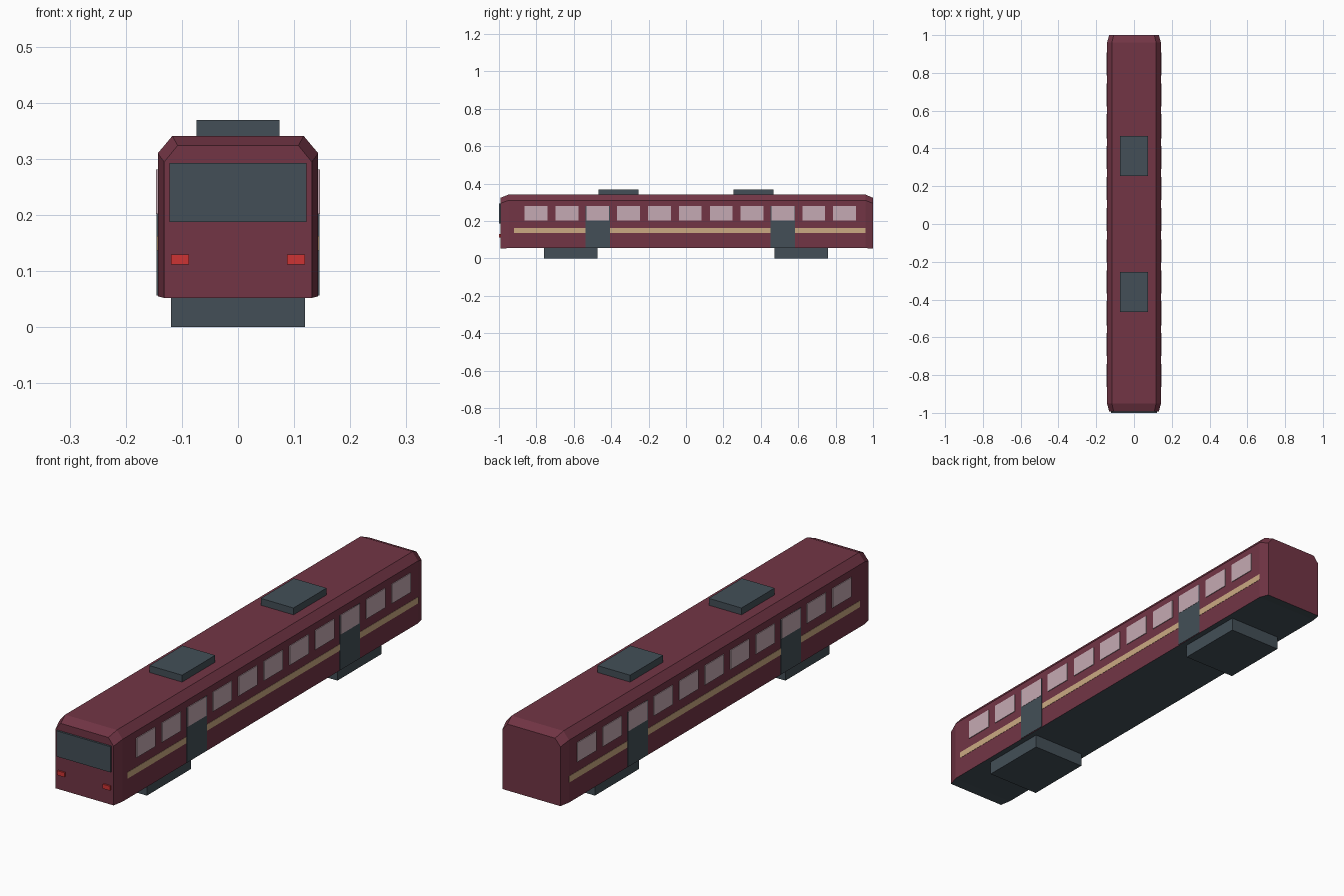
import bpy
import bmesh
from mathutils import Vector

cube = bpy.data.objects.get("Cube")
if cube:
    bpy.data.objects.remove(cube, do_unlink=True)


def linear(c):
    c /= 255
    return c / 12.92 if c <= 0.04045 else ((c + 0.055) / 1.055) ** 2.4


def material(name, *rgb):
    color = [linear(c) for c in rgb] + [1]
    m = bpy.data.materials.new(name)
    m.use_nodes = True
    m.diffuse_color = color
    m.node_tree.nodes["Principled BSDF"].inputs["Base Color"].default_value = color
    return m


maroon = material("maroon paint", 114, 53, 69)
slate = material("slate grey", 67, 79, 87)
pane = material("pale window", 197, 170, 179)
cream = material("tan stripe", 204, 170, 130)
red = material("red lamp", 206, 52, 52)


def finish(name, bm, *mats):
    bmesh.ops.recalc_face_normals(bm, faces=bm.faces)
    mesh = bpy.data.meshes.new(name)
    bm.to_mesh(mesh)
    bm.free()
    for m in mats:
        mesh.materials.append(m)
    obj = bpy.data.objects.new(name, mesh)
    bpy.context.collection.objects.link(obj)
    return obj


def box(name, x, y, z, mat):
    """Box given by its (min, max) range on each axis."""
    bm = bmesh.new()
    bmesh.ops.create_cube(bm, size=1)
    lo, hi = Vector((x[0], y[0], z[0])), Vector((x[1], y[1], z[1]))
    for v in bm.verts:
        v.co = (lo + hi) / 2 + v.co * (hi - lo)
    return finish(name, bm, mat)


# Car body: one cross-section lofted along the length, with tapered ends
half = [(0.143, 0.055), (0.143, 0.31), (0.117, 0.341)]
section = half + [(-x, z) for x, z in reversed(half)]
stations = [(-0.992, 0.92, 0.95), (-0.95, 1, 1), (0.96, 1, 1), (1.0, 0.92, 0.95)]
bm = bmesh.new()
rings = [[bm.verts.new((x * sx, y, z * sz)) for x, z in section]
         for y, sx, sz in stations]
for a, b in zip(rings, rings[1:]):
    for i in range(len(section)):
        j = (i + 1) % len(section)
        bm.faces.new((a[i], a[j], b[j], b[i]))
bm.faces.new(rings[0])
bm.faces.new(rings[-1])
bm.normal_update()
bmesh.ops.recalc_face_normals(bm, faces=bm.faces)
for f in bm.faces:
    f.material_index = int(f.normal.z < -0.5)  # dark underside
finish("car_body", bm, maroon, slate)

# Front windscreen and lamps
box("windscreen", (-0.122, 0.122), (-1.0, -0.991), (0.188, 0.293), slate)
for side, s in (("left", 1), ("right", -1)):
    box(f"{side}_lamp", sorted((s * 0.087, s * 0.119)), (-0.999, -0.991),
        (0.112, 0.13), red)

# Bogies and roof units
for end, s in (("front", -1), ("rear", 1)):
    y = s * 0.616
    box(f"{end}_bogie", (-0.119, 0.119), (y - 0.143, y + 0.143), (0, 0.056), slate)
    y = s * 0.36
    box(f"{end}_roof_unit", (-0.074, 0.074), (y - 0.107, y + 0.107),
        (0.34, 0.369), slate)

# Side trim: stripe, doors and windows layered outward
for side, s in (("left", 1), ("right", -1)):
    def plate(name, depth, y, z, mat):
        box(f"{side}_{name}", sorted((s * 0.142, s * (0.143 + depth))), y, z, mat)

    plate("stripe", 0.001, (-0.92, 0.96), (0.137, 0.163), cream)
    for n in range(11):
        y = -0.802 + n * 0.165
        plate(f"window_{n + 1}", 0.003, (y - 0.061, y + 0.061), (0.202, 0.281), pane)
        if n in (2, 8):
            plate(f"door_{n}", 0.002, (y - 0.065, y + 0.065), (0.057, 0.281), slate)
